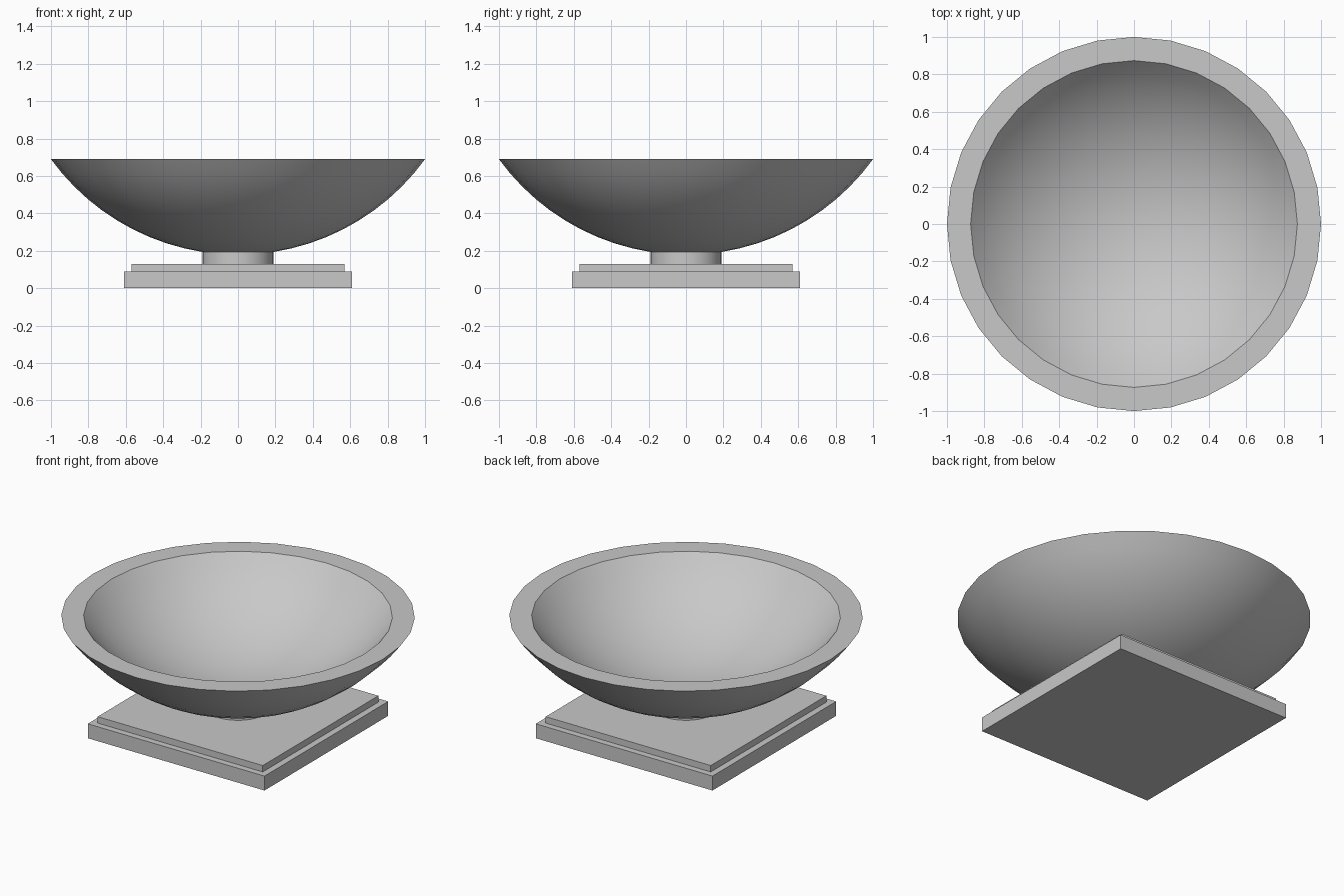
import bpy, bmesh, math

cube = bpy.data.objects.get("Cube")
if cube:
    bpy.data.objects.remove(cube, do_unlink=True)

# Single stone colour
stone = bpy.data.materials.new("grey_stone")
stone.use_nodes = True
COLOUR = (0.58, 0.58, 0.58, 1)
stone.diffuse_color = COLOUR
stone.node_tree.nodes["Principled BSDF"].inputs["Base Color"].default_value = COLOUR

SEGMENTS = 32
RIM_Z = 0.69


def finish(bm, name, smooth=False):
    bmesh.ops.recalc_face_normals(bm, faces=bm.faces)
    mesh = bpy.data.meshes.new(name)
    bm.to_mesh(mesh)
    bm.free()
    mesh.materials.append(stone)
    obj = bpy.data.objects.new(name, mesh)
    bpy.context.collection.objects.link(obj)
    if smooth:
        bpy.ops.object.select_all(action='DESELECT')
        obj.select_set(True)
        bpy.context.view_layer.objects.active = obj
        bpy.ops.object.shade_smooth_by_angle(angle=math.radians(30))
    return obj


def slab(name, half, z0, z1):
    bm = bmesh.new()
    bmesh.ops.create_cube(bm, size=1)
    for v in bm.verts:
        v.co = (v.co.x * 2 * half, v.co.y * 2 * half, z0 if v.co.z < 0 else z1)
    return finish(bm, name)


def lathe(name, profile):
    bm = bmesh.new()
    verts = [bm.verts.new((r, 0, z)) for r, z in profile]
    edges = [bm.edges.new(pair) for pair in zip(verts, verts[1:])]
    bmesh.ops.spin(bm, geom=verts + edges, cent=(0, 0, 0), axis=(0, 0, 1),
                   angle=math.tau, steps=SEGMENTS, use_duplicate=False)
    bmesh.ops.remove_doubles(bm, verts=bm.verts, dist=1e-4)
    return finish(bm, name, smooth=True)


def cap_arc(radius, centre_z, rim_radius, steps=12):
    """Spherical cap profile from the bottom pole out to the rim."""
    top = math.asin(rim_radius / radius)
    return [(radius * math.sin(top * i / steps),
             centre_z - radius * math.cos(top * i / steps))
            for i in range(steps + 1)]


# Stepped square plinth
slab("plinth_base", 0.61, 0.0, 0.09)
slab("plinth_step", 0.57, 0.09, 0.13)

# Short round stem, its top buried in the bowl wall
lathe("stem", [(0, 0.13), (0.19, 0.13), (0.19, 0.21), (0, 0.21)])

# Thick bowl: two concentric spherical caps joined by a flat rim
OUTER_R, WALL = 1.235, 0.10
centre_z = RIM_Z + math.sqrt(OUTER_R ** 2 - 1)
inner_r = OUTER_R - WALL
inner_rim = math.sqrt(inner_r ** 2 - (centre_z - RIM_Z) ** 2)
outer = cap_arc(OUTER_R, centre_z, 1.0)
inner = cap_arc(inner_r, centre_z, inner_rim)
lathe("bowl", outer + inner[::-1])
